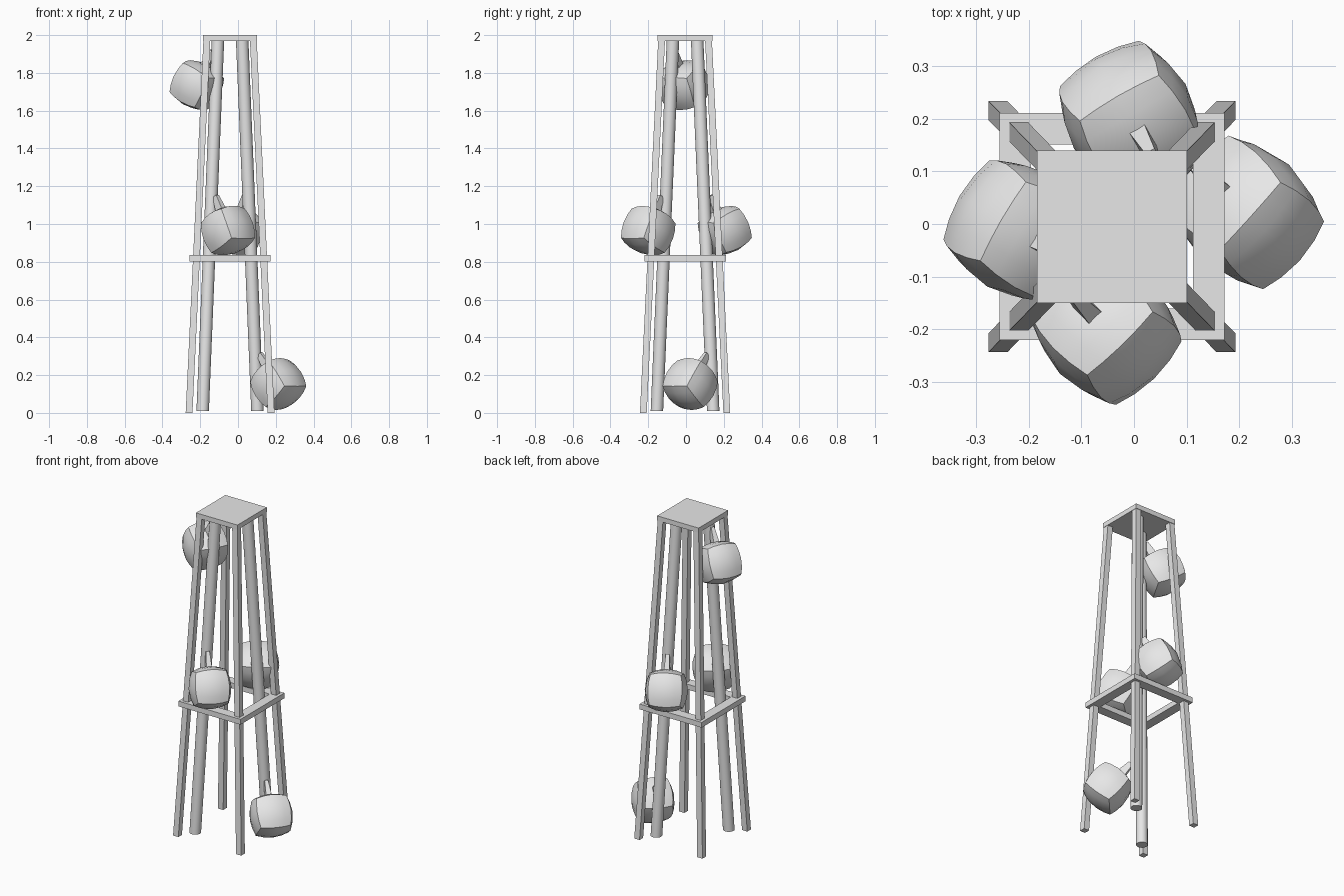
import bpy, bmesh
from math import radians
from mathutils import Matrix, Vector

if "Cube" in bpy.data.objects:
    bpy.data.objects.remove(bpy.data.objects["Cube"], do_unlink=True)

CX, CY = -0.042, -0.005          # axis of the tower
AXIS = Vector((CX, CY, 0))

grey = bpy.data.materials.new("plain_grey")
grey.use_nodes = True
grey.diffuse_color = (0.8, 0.8, 0.8, 1)
grey.node_tree.nodes["Principled BSDF"].inputs["Base Color"].default_value = (0.8, 0.8, 0.8, 1)


def finish(name, bm, matrix=Matrix()):
    bmesh.ops.recalc_face_normals(bm, faces=bm.faces)
    mesh = bpy.data.meshes.new(name)
    bm.to_mesh(mesh)
    bm.free()
    mesh.materials.append(grey)
    obj = bpy.data.objects.new(name, mesh)
    obj.matrix_world = matrix
    bpy.context.collection.objects.link(obj)
    return obj


def prism(name, bottom, top, size_bottom, size_top, matrix=Matrix()):
    """Box between two points with level ends, so it may lean and taper."""
    bm = bmesh.new()
    bmesh.ops.create_cube(bm, size=1)
    for v in bm.verts:
        end, size = (top, size_top) if v.co.z > 0 else (bottom, size_bottom)
        v.co = Vector(end) + Vector((v.co.x * size[0], v.co.y * size[1], 0))
    return finish(name, bm, matrix)


def pole(name, bottom, top, radius):
    """Round pole with level ends."""
    bm = bmesh.new()
    bmesh.ops.create_cone(bm, cap_ends=True, segments=24, radius1=radius, radius2=radius, depth=1)
    for v in bm.verts:
        end = top if v.co.z > 0 else bottom
        v.co = Vector(end) + Vector((v.co.x, v.co.y, 0))
    for f in bm.faces:
        f.smooth = len(f.verts) == 4
    for e in bm.edges:
        e.smooth = all(f.smooth for f in e.link_faces)
    return finish(name, bm)


def pod(name, centre, azimuth, tilt):
    """Rounded cube hanging from a pole, its stem leaning back to the pole."""
    bm = bmesh.new()
    bmesh.ops.create_cube(bm, size=2)
    for e in bm.edges:
        e.smooth = False
    bmesh.ops.subdivide_edges(bm, edges=bm.edges[:], cuts=3, use_grid_fill=True)
    for e in bm.edges:
        mid = (e.verts[0].co + e.verts[1].co) / 2
        e.smooth = sum(abs(c) > 0.99 for c in mid) < 2
    for v in bm.verts:
        v.co = v.co * 0.107 * 0.35 + v.co.normalized() * 0.131 * 0.65
    for f in bm.faces:
        f.smooth = True
    matrix = (Matrix.Translation(centre) @ Matrix.Rotation(radians(azimuth), 4, 'Z')
              @ Matrix.Rotation(radians(-tilt), 4, 'Y'))
    finish(name, bm, matrix)
    prism(name + "_stem", (0, 0, 0.10), (0, 0, 0.205), (0.055, 0.035), (0.03, 0.02), matrix)


# Top plate
prism("top_plate", (CX, CY, 1.97), (CX, CY, 2.0), (0.286, 0.29), (0.286, 0.29))

# Four square legs leaning inward
for sx, side in ((1, "left"), (-1, "right")):
    for sy, end in ((-1, "front"), (1, "back")):
        prism(f"{end}_{side}_leg", AXIS + Vector((sx * 0.217, sy * 0.221, 0)),
              AXIS + Vector((sx * 0.123, sy * 0.124, 1.975)), (0.036, 0.036), (0.036, 0.036))

# Square frame around the legs
for s, side, end in ((1, "left", "back"), (-1, "right", "front")):
    for name, x, y, size in ((f"{side}_frame_bar", s * 0.184, 0, (0.06, 0.432)),
                             (f"{end}_frame_bar", 0, s * 0.186, (0.308, 0.06))):
        prism(name, (CX + x, CY + y, 0.802), (CX + x, CY + y, 0.835), size, size)

# Two round poles on one diagonal
for s, name in ((-1, "front_right_pole"), (1, "back_left_pole")):
    pole(name, AXIS + Vector((s * 0.145, s * 0.149, 0.01)),
         AXIS + Vector((s * 0.064, s * 0.064, 1.975)), 0.033)

# Hanging pods
pod("upper_pod", (-0.218, -0.013, 1.735), 150, 28)
pod("front_pod", (-0.053, -0.2, 0.965), -46, 27)
pod("back_pod", (-0.008, 0.205, 0.965), 120, 26)
pod("lower_pod", (0.213, 0.022, 0.153), -42, 40)
